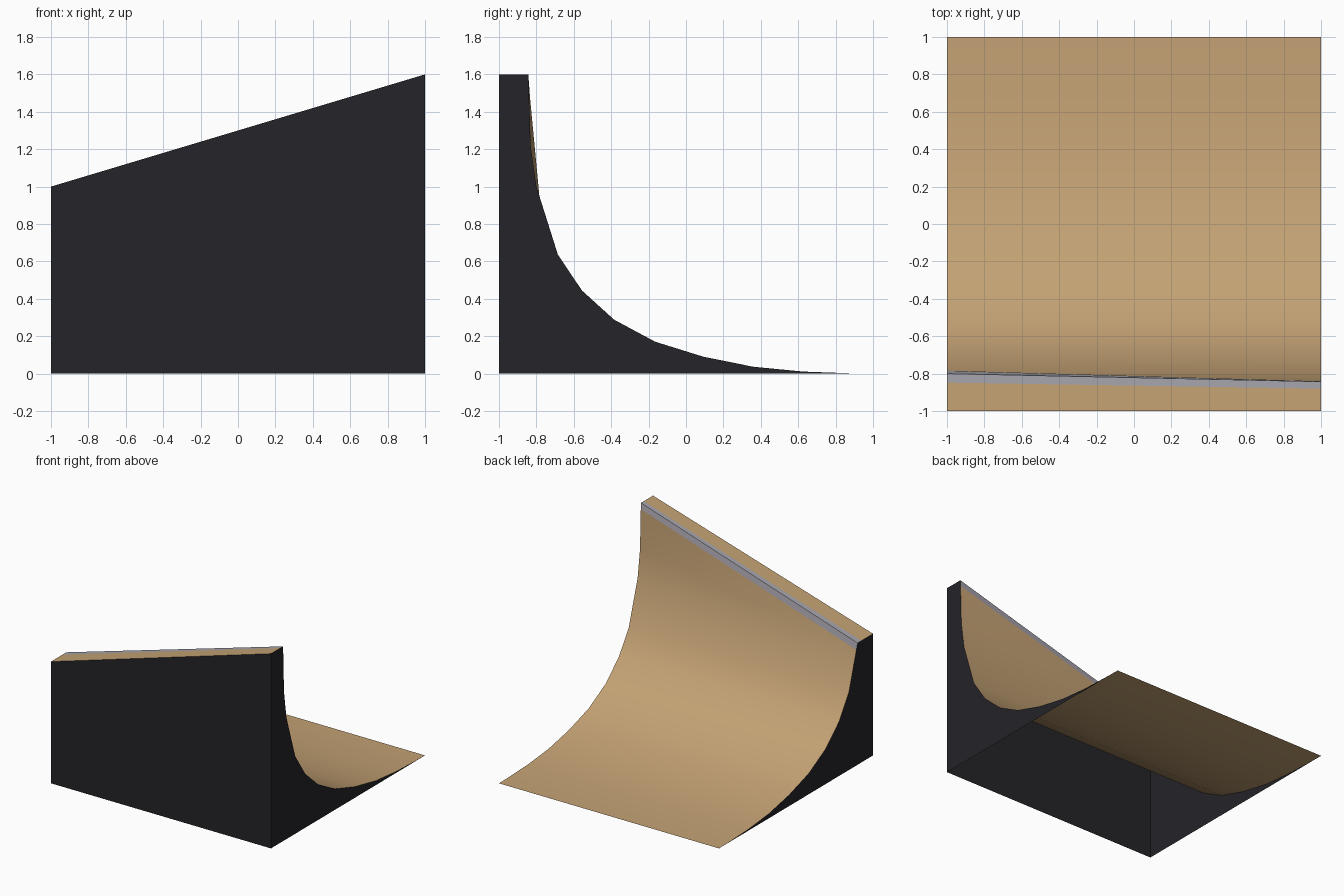
import bpy
import math

if "Cube" in bpy.data.objects:
    bpy.data.objects.remove(bpy.data.objects["Cube"])


def material(name, rgb):
    m = bpy.data.materials.new(name)
    m.diffuse_color = (*rgb, 1)
    m.use_nodes = True
    m.node_tree.nodes["Principled BSDF"].inputs["Base Color"].default_value = m.diffuse_color
    return m


wood = material("wood", (0.55, 0.36, 0.175))
black = material("black_panel", (0.018, 0.017, 0.021))
steel = material("steel", (0.38, 0.37, 0.41))


def add_part(name, verts, faces, mat, smooth=False):
    me = bpy.data.meshes.new(name)
    me.from_pydata(verts, [], faces)
    me.materials.append(mat)
    ob = bpy.data.objects.new(name, me)
    bpy.context.collection.objects.link(ob)
    if smooth:
        bpy.ops.object.select_all(action='DESELECT')
        ob.select_set(True)
        bpy.context.view_layer.objects.active = ob
        bpy.ops.object.shade_smooth_by_angle(angle=math.radians(40))
    return ob


# Curved transition (y, z), shared by both ends, from the low lip down to the floor
curve = [(-0.80, 1.0), (-0.685, 0.636), (-0.556, 0.444), (-0.385, 0.289),
         (-0.166, 0.171), (0.091, 0.091), (0.358, 0.037), (0.626, 0.011),
         (0.9, 0.001), (1.0, 0.0)]
low_lip, high_lip = (-0.80, 1.0), (-0.843, 1.6)
high_mid = (-0.831, 1.22)             # extra point on the taller end
low_under, high_under = (-0.784, 0.95), (-0.841, 1.55)   # lower edge of the coping
low_back, high_back = (-0.848, 1.0), (-0.88, 1.6)        # rear edge of the coping


def left(p):
    return (-1, *p)


def right(p):
    return (1, *p)


# Riding surface: quad strip plus a small fan where the tall end rises
n = len(curve)
low_side = [low_under] + curve[1:]
verts = [left(p) for p in low_side] + [right(p) for p in curve]
verts += [right(high_mid), right(high_under)]
faces = [(i, n + i, n + i + 1, i + 1) for i in range(n - 1)]
faces += [(0, 2 * n, n), (0, 2 * n + 1, 2 * n)]
add_part("riding_surface", verts, faces, wood, smooth=True)

# Metal coping wrapped over the lip
add_part("coping",
         [left(low_back), right(high_back), right(high_lip), left(low_lip),
          right(high_under), left(low_under)],
         [(0, 1, 2, 3), (3, 2, 4, 5)], steel)

# Sloping deck
add_part("deck", [(-1, -1, 1), (1, -1, 1.6), right(high_back), left(low_back)],
         [(0, 1, 2, 3)], wood)

# Upright panels; the underside stays open
add_part("front_panel", [(-1, -1, 0), (1, -1, 0), (1, -1, 1.6), (-1, -1, 1)],
         [(0, 1, 2, 3)], black)
tall = [(-1, 0)] + curve[::-1] + [high_mid, high_lip, (-1, 1.6)]
short = [(-1, 1.0)] + curve + [(-1, 0)]
add_part("tall_side_panel", [right(p) for p in tall], [tuple(range(len(tall)))], black)
add_part("short_side_panel", [left(p) for p in short], [tuple(range(len(short)))], black)
